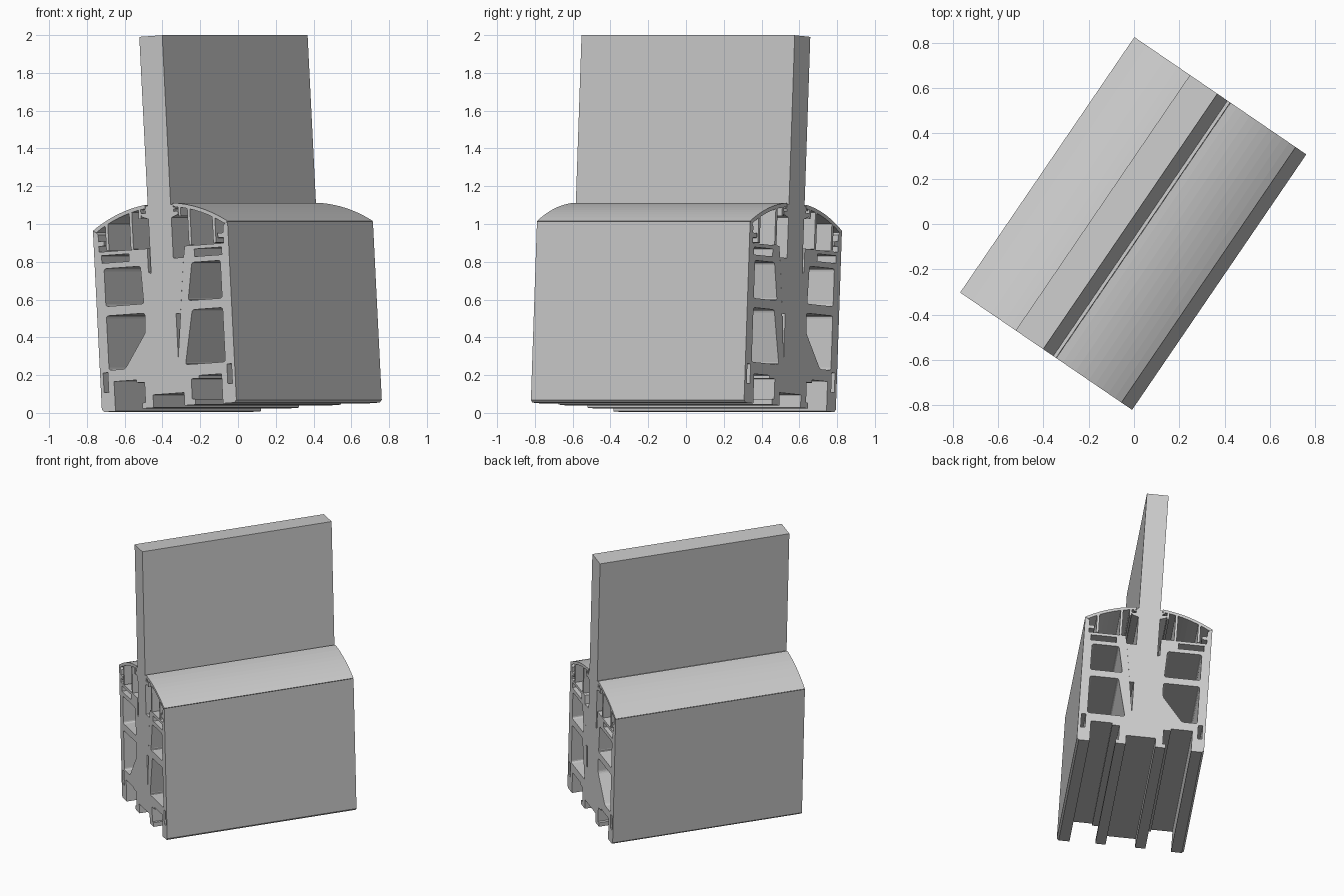
import bpy, bmesh, math
from mathutils import Matrix, Vector

if "Cube" in bpy.data.objects:
    bpy.data.objects.remove(bpy.data.objects["Cube"])

LENGTH = 1.366
TILT, HEADING = math.radians(3.45), math.radians(-34.3)

# Profile frame: x across the rail, y up, z along the rail
FRAME = (Matrix.Rotation(HEADING, 4, 'Z') @ Matrix.Rotation(-TILT, 4, 'Y')
         @ Matrix.Translation((0.027, 0, 0)) @ Matrix.Rotation(math.pi / 2, 4, 'X'))


def mirror(points):
    return [(-x, y) for x, y in points]


def rounded(points, r=0.014, steps=3):
    """Round every corner of a closed profile."""
    out = []
    n = len(points)
    for i in range(n):
        p = Vector(points[i])
        a = p + (Vector(points[i - 1]) - p).normalized() * r
        b = p + (Vector(points[(i + 1) % n]) - p).normalized() * r
        for k in range(steps + 1):
            t = k / steps
            out.append(tuple(a * (1 - t) ** 2 + p * 2 * t * (1 - t) + b * t * t))
    return out


def box(x0, x1, y0, y1):
    return [(x0, y0), (x1, y0), (x1, y1), (x0, y1)]


def extrude(name, loops):
    """Extrude an outline (with optional holes) along the rail."""
    cu = bpy.data.curves.new(name, 'CURVE')
    cu.dimensions = '2D'
    cu.fill_mode = 'BOTH'
    cu.extrude = LENGTH / 2
    for pts in loops:
        sp = cu.splines.new('POLY')
        sp.points.add(len(pts) - 1)
        for q, (x, y) in zip(sp.points, pts):
            q.co = (x, y, 0, 1)
        sp.use_cyclic_u = True
    tmp = bpy.data.objects.new(name + "_curve", cu)
    bpy.context.collection.objects.link(tmp)
    bpy.context.view_layer.update()
    dg = bpy.context.evaluated_depsgraph_get()
    me = bpy.data.meshes.new_from_object(tmp.evaluated_get(dg))
    bpy.data.objects.remove(tmp)
    bm = bmesh.new()
    bm.from_mesh(me)
    bmesh.ops.remove_doubles(bm, verts=bm.verts, dist=0.0004)
    bmesh.ops.recalc_face_normals(bm, faces=bm.faces)
    for f in bm.faces:
        f.smooth = False
    bm.to_mesh(me)
    bm.free()
    me.name = name
    ob = bpy.data.objects.new(name, me)
    ob.matrix_world = FRAME
    bpy.context.collection.objects.link(ob)
    return ob


# Base rail: feet, outer walls and clip ledges are symmetric, the slot is not
half = [(0.10, 0.10), (0.10, 0.032), (0.17, 0.032), (0.17, 0.062), (0.15, 0.062),
        (0.15, 0.17), (0.20, 0.17), (0.20, 0.185), (0.345, 0.185), (0.345, 0.028),
        (0.418, 0.028), (0.432, 0.042), (0.432, 0.988), (0.412, 0.978), (0.40, 0.965),
        (0.40, 0.93), (0.365, 0.93), (0.365, 0.905), (0.40, 0.905), (0.40, 0.875)]
slot = [(0.15, 0.875), (0.14, 0.82), (0.0735, 0.2885),
        (-0.0735, 0.2885), (-0.0735, 0.74), (-0.09, 0.75), (-0.09, 0.875)]
outline = half + slot + mirror(half)[::-1]
chambers = [
    rounded([(-0.373, 0.585), (-0.13, 0.585), (-0.14, 0.785), (-0.373, 0.785)]),
    rounded([(-0.373, 0.247), (-0.27, 0.247), (-0.13, 0.43), (-0.126, 0.535), (-0.373, 0.535)]),
    rounded([(0.155, 0.585), (0.373, 0.585), (0.373, 0.785), (0.19, 0.785)]),
    rounded([(0.118, 0.247), (0.373, 0.247), (0.373, 0.535), (0.178, 0.535)]),
]
for side in (-1, 1):
    chambers.append([(side * x, y) for x, y in box(0.21, 0.385, 0.815, 0.855)])
    chambers.append([(side * x, y) for x, y in box(0.382, 0.412, 0.13, 0.235)])
extrude("base_rail", [outline] + chambers)

# Glass panel
extrude("glass_panel", [box(-0.0735, 0.0735, 0.2885, 1.997)])

# Clamping wedge between the glass and the sloping slot wall
extrude("clamping_wedge", [[(0.0735, 0.52), (0.102, 0.52), (0.139, 0.815), (0.0735, 0.815)]])


# Curved cover caps with clip legs, one each side of the glass
def arc(x, inset=0.0):
    return 0.286 + math.sqrt((0.826 - inset) ** 2 - x * x)


SEG = 10
cap = [(x, arc(x)) for x in (0.09 + (0.432 - 0.09) * i / SEG for i in range(SEG + 1))]
inner = [(x, arc(x, 0.02)) for x in (0.412, 0.38)]
for a, b, foot in ((0.352, 0.335, 0.88), (0.195, 0.178, 0.877)):
    inner += [(a, arc(a, 0.02)), (a, foot), (b, foot), (b, arc(b, 0.02))]
    if a > 0.3:
        inner += [(x, arc(x, 0.02)) for x in (0.30, 0.265, 0.23)]
inner += [(0.135, arc(0.135, 0.02)), (0.135, 1.035), (0.12, 1.035),
          (0.12, arc(0.12, 0.02)), (0.09, arc(0.09, 0.02))]
cap += inner
extrude("cover_cap_right", [cap])
extrude("cover_cap_left", [mirror(cap)])

# Rubber gaskets sealing the caps against the glass
gasket = [(0.0735, 1.03), (0.118, 1.045), (0.118, 1.062), (0.09, 1.062),
          (0.09, 1.075), (0.105, 1.075), (0.105, 1.084), (0.088, 1.084),
          (0.088, 1.10), (0.0735, 1.10)]
extrude("gasket_right", [gasket])
extrude("gasket_left", [mirror(gasket)])
